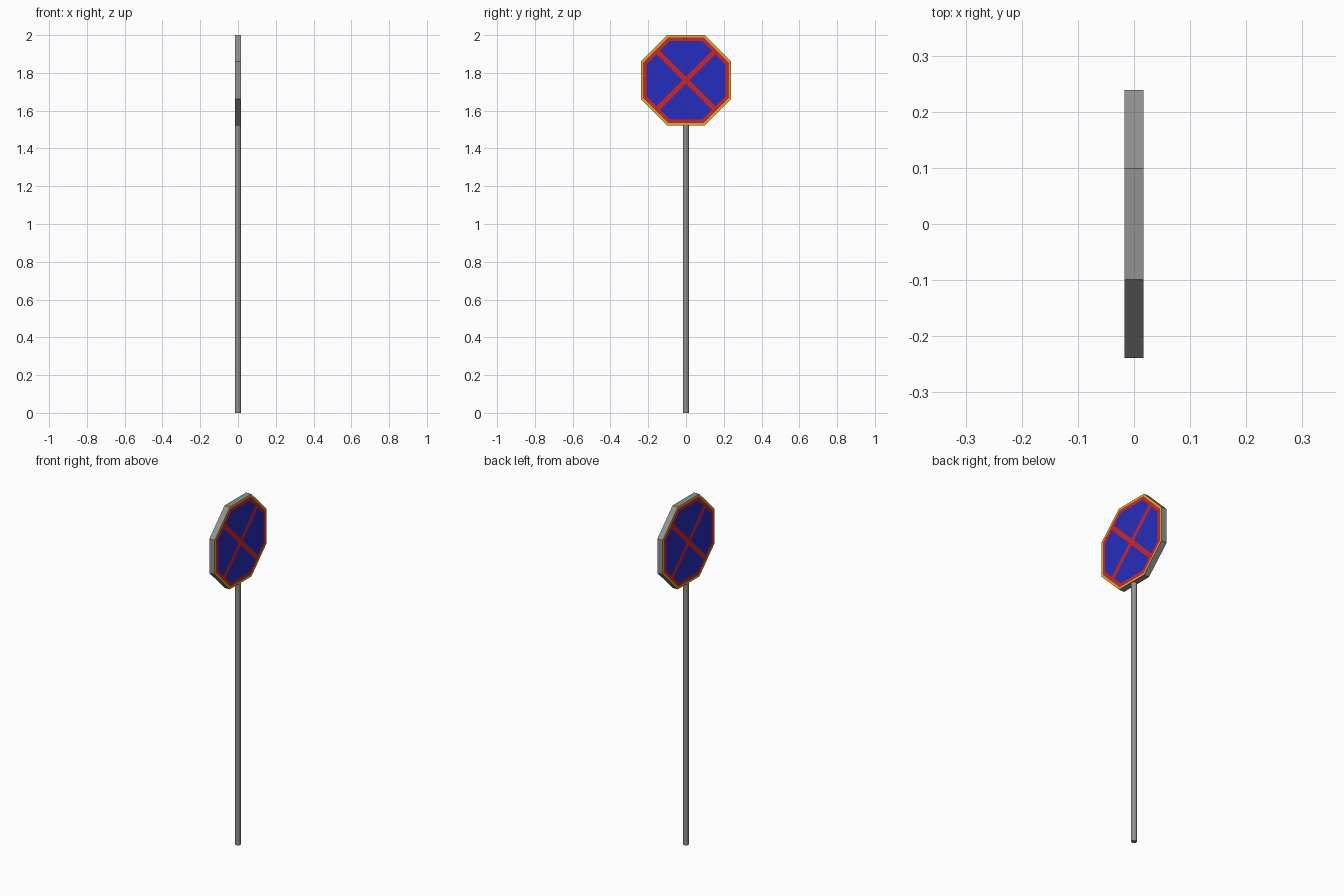
import bpy, bmesh
from math import pi, cos
from mathutils import Vector, Matrix

cube = bpy.data.objects.get("Cube")
if cube:
    bpy.data.objects.remove(cube)

APOTHEM, HALF_DEPTH, CENTRE_Z = 0.239, 0.017, 1.761
YELLOW_EDGE, RED_BORDER, STRIPE_HALF = 0.012, 0.019, 0.013
POLE_RADIUS = 0.015


def material(name, rgb):
    m = bpy.data.materials.new(name)
    m.use_nodes = True
    colour = (*rgb, 1)
    m.diffuse_color = colour
    m.node_tree.nodes["Principled BSDF"].inputs["Base Color"].default_value = colour
    return m


def add_object(name, bm, materials):
    mesh = bpy.data.meshes.new(name)
    bm.to_mesh(mesh)
    bm.free()
    for m in materials:
        mesh.materials.append(m)
    obj = bpy.data.objects.new(name, mesh)
    bpy.context.collection.objects.link(obj)
    return obj


grey = material("grey metal", (0.29, 0.29, 0.29))
yellow = material("yellow edge", (0.68, 0.45, 0.02))
red = material("red border", (0.65, 0.018, 0.018))
blue = material("blue field", (0.018, 0.027, 0.51))
GREY, YELLOW, RED, BLUE = range(4)

# Octagonal sign plate, its axis along x
bm = bmesh.new()
radius = APOTHEM / cos(pi / 8)
bmesh.ops.create_cone(bm, cap_ends=True, segments=8, radius1=radius, radius2=radius,
                      depth=2 * HALF_DEPTH)
bm.normal_update()
if not any(abs(f.normal.x) > 0.99 for f in bm.faces):
    bmesh.ops.rotate(bm, verts=bm.verts, matrix=Matrix.Rotation(pi / 8, 3, "Z"))
bmesh.ops.rotate(bm, verts=bm.verts, matrix=Matrix.Rotation(pi / 2, 3, "Y"))
bm.normal_update()

# Yellow edge and red border inset into both faces
for cap in [f for f in bm.faces if abs(f.normal.x) > 0.99]:
    for width, colour in ((YELLOW_EDGE, YELLOW), (RED_BORDER, RED)):
        ring = bmesh.ops.inset_region(bm, faces=[cap], thickness=width, use_even_offset=True)
        for f in ring["faces"]:
            f.material_index = colour
    cap.material_index = BLUE

# Diagonal red cross cut into the blue fields
for normal in (Vector((0, 1, 1)).normalized(), Vector((0, 1, -1)).normalized()):
    for side in (-1, 1):
        field = [f for f in bm.faces if f.material_index == BLUE]
        geom = field + list({e for f in field for e in f.edges}) + list({v for f in field for v in f.verts})
        bmesh.ops.bisect_plane(bm, geom=geom, plane_co=normal * side * STRIPE_HALF, plane_no=normal)
for f in bm.faces:
    if f.material_index == BLUE:
        c = f.calc_center_median()
        if min(abs(c.y + c.z), abs(c.y - c.z)) < STRIPE_HALF * 2 ** 0.5:
            f.material_index = RED
sign = add_object("sign_plate", bm, (grey, yellow, red, blue))
sign.location.z = CENTRE_Z

# Pole up to the underside of the sign
bm = bmesh.new()
height = CENTRE_Z - APOTHEM
bmesh.ops.create_cone(bm, cap_ends=True, segments=12, radius1=POLE_RADIUS, radius2=POLE_RADIUS,
                      depth=height)
pole = add_object("pole", bm, (grey,))
pole.location.z = height / 2
